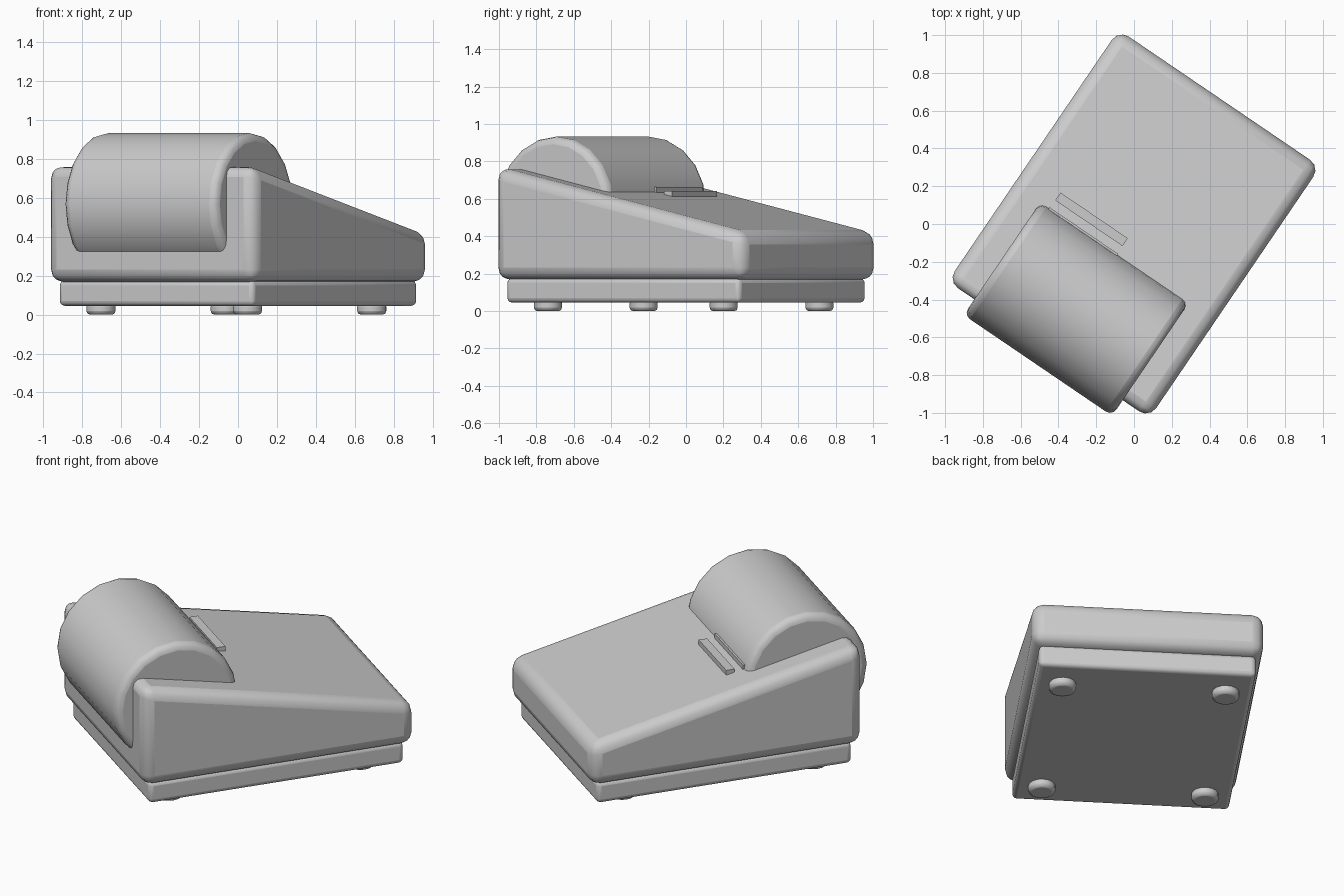
import bpy, bmesh, math
from mathutils import Matrix

if "Cube" in bpy.data.objects:
    bpy.data.objects.remove(bpy.data.objects["Cube"])

TURN = Matrix.Rotation(math.radians(-34.2), 4, 'Z')


def finish(name, bm, bevel=0, segments=3):
    bmesh.ops.recalc_face_normals(bm, faces=bm.faces)
    bm.transform(TURN)
    mesh = bpy.data.meshes.new(name)
    bm.to_mesh(mesh)
    bm.free()
    ob = bpy.data.objects.new(name, mesh)
    bpy.context.collection.objects.link(ob)
    if bevel:
        mod = ob.modifiers.new("Bevel", 'BEVEL')
        mod.width = bevel
        mod.segments = segments
        mod.limit_method = 'ANGLE'
        mod.angle_limit = math.radians(40)
    bpy.ops.object.select_all(action='DESELECT')
    bpy.context.view_layer.objects.active = ob
    ob.select_set(True)
    bpy.ops.object.shade_smooth_by_angle(angle=math.radians(35))
    return ob


def prism(name, profile, half_width, centre=0, bevel=0, segments=3):
    """Extrude a (y, z) profile along x."""
    bm = bmesh.new()
    verts = [bm.verts.new((centre - half_width, y, z)) for y, z in profile]
    face = bm.faces.new(verts)
    ext = bmesh.ops.extrude_face_region(bm, geom=[face])
    moved = [g for g in ext["geom"] if isinstance(g, bmesh.types.BMVert)]
    bmesh.ops.translate(bm, verts=moved, vec=(2 * half_width, 0, 0))
    return finish(name, bm, bevel, segments)


def rect(y0, y1, z0, z1):
    return [(y0, z0), (y1, z0), (y1, z1), (y0, z1)]


# wedge-shaped housing and the base plate under it
prism("housing", [(-0.805, 0.167), (0.805, 0.167), (0.805, 0.42), (-0.805, 0.771)],
      0.645, bevel=0.065)
prism("base_plate", rect(-0.755, 0.755, 0.045, 0.175), 0.605, bevel=0.025)

# paper roll cover, a faceted drum sunk into the housing
SIDES = 20
drum = [(-0.54 + 0.365 * math.cos(2 * math.pi * i / SIDES),
         0.568 + 0.365 * math.sin(2 * math.pi * i / SIDES)) for i in range(SIDES)]
prism("roll_cover", drum, 0.475, bevel=0.04)

# tear bars either side of the paper slot
prism("tear_bar_back", rect(-0.131, -0.081, 0.60, 0.643), 0.215, centre=-0.2)
prism("tear_bar_front", rect(-0.26, -0.178, 0.60, 0.662), 0.22, centre=-0.2)

# four feet
for side, sx in (("left", -1), ("right", 1)):
    for end, sy in (("front", -1), ("back", 1)):
        bm = bmesh.new()
        bmesh.ops.create_cone(bm, cap_ends=True, segments=16, radius1=0.076,
                              radius2=0.076, depth=0.06,
                              matrix=Matrix.Translation((sx * 0.455, sy * 0.568 - 0.015, 0.03)))
        finish(f"foot_{end}_{side}", bm, 0.018, 2)
